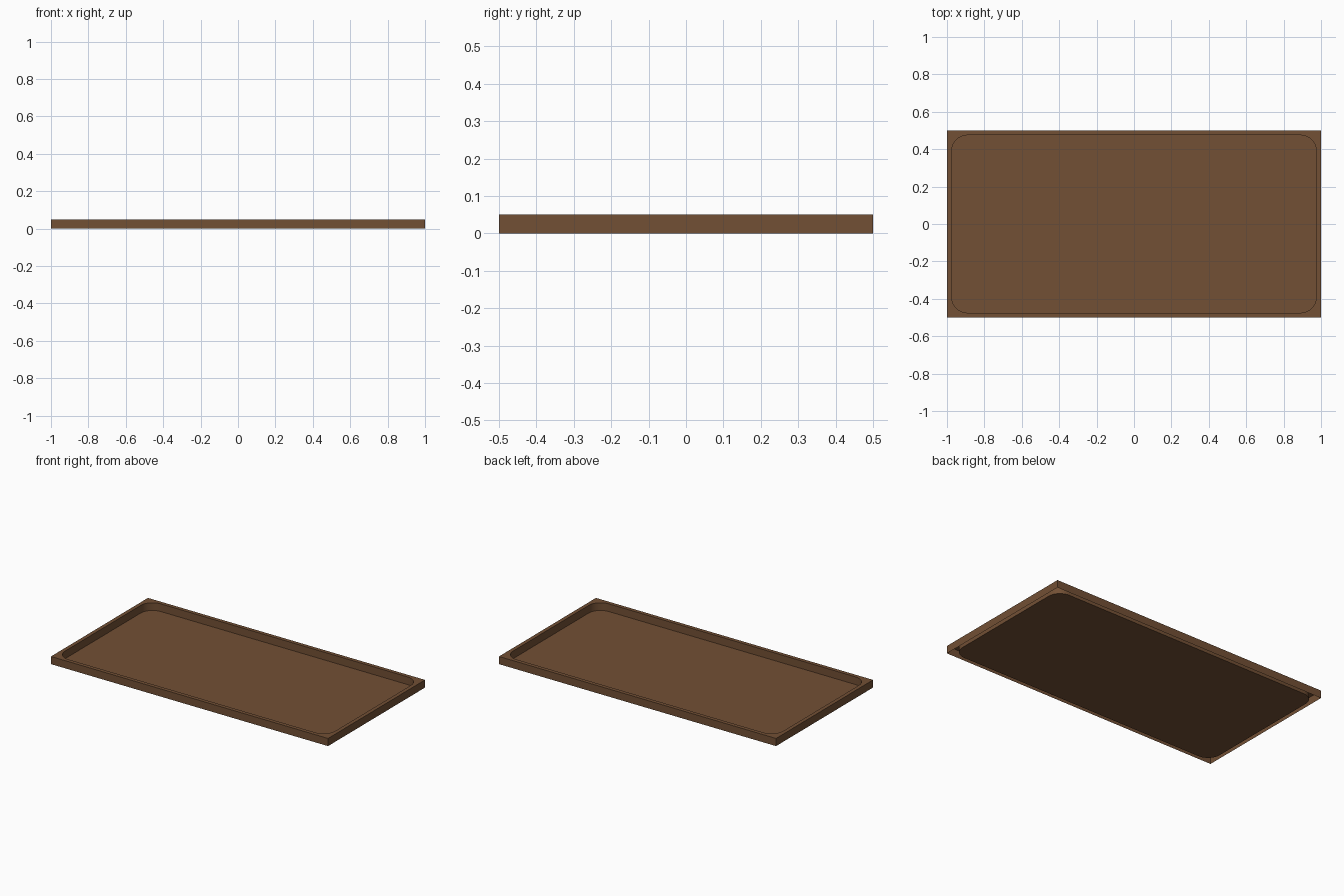
import bpy, bmesh
from math import pi, cos, sin

if "Cube" in bpy.data.objects:
    bpy.data.objects.remove(bpy.data.objects["Cube"])

HX, HY, H = 1.0, 0.5, 0.05        # outer half sizes and height
INSET, R, SEG = 0.025, 0.085, 8   # rim width, pocket corner radius and steps

mat = bpy.data.materials.new("brown")
mat.diffuse_color = (0.17, 0.08, 0.035, 1)
mat.use_nodes = True
mat.node_tree.nodes["Principled BSDF"].inputs["Base Color"].default_value = mat.diffuse_color


def rounded_rect(hx, hy, r):
    """Counter-clockwise outline, SEG steps per corner."""
    pts = []
    for k, (sx, sy) in enumerate([(1, 1), (-1, 1), (-1, -1), (1, -1)]):
        for i in range(SEG + 1):
            a = k * pi / 2 + i * pi / 2 / SEG
            pts.append((sx * (hx - r) + r * cos(a), sy * (hy - r) + r * sin(a)))
    return pts


def ring(bm, pts, z):
    return [bm.verts.new((x, y, z)) for x, y in pts]


def wall(bm, lower, upper):
    n = len(lower)
    for i in range(n):
        j = (i + 1) % n
        bm.faces.new((lower[i], lower[j], upper[j], upper[i]))


bm = bmesh.new()
outer = [(HX, HY), (-HX, HY), (-HX, -HY), (HX, -HY)]
inner = rounded_rect(HX - INSET, HY - INSET, R)

# Outer skirt, open underneath
o_top = ring(bm, outer, H)
wall(bm, ring(bm, outer, 0), o_top)

# Pocket wall and floor
i_low, i_top = ring(bm, inner, 0), ring(bm, inner, H)
wall(bm, i_top, i_low)
bm.faces.new(i_low)

# Flat rim: corner fans plus a strip along each side
step = SEG + 1
for k in range(4):
    c = i_top[k * step:(k + 1) * step]
    for a, b in zip(c, c[1:]):
        bm.faces.new((o_top[k], b, a))
    bm.faces.new((o_top[k], o_top[(k + 1) % 4], i_top[(k + 1) % 4 * step], c[-1]))

me = bpy.data.meshes.new("tray")
bm.to_mesh(me)
bm.free()
me.materials.append(mat)
tray = bpy.data.objects.new("tray", me)
bpy.context.collection.objects.link(tray)

# Smooth pocket corners, sharp edges elsewhere
bpy.context.view_layer.objects.active = tray
tray.select_set(True)
bpy.ops.object.shade_smooth_by_angle(angle=pi / 6)
